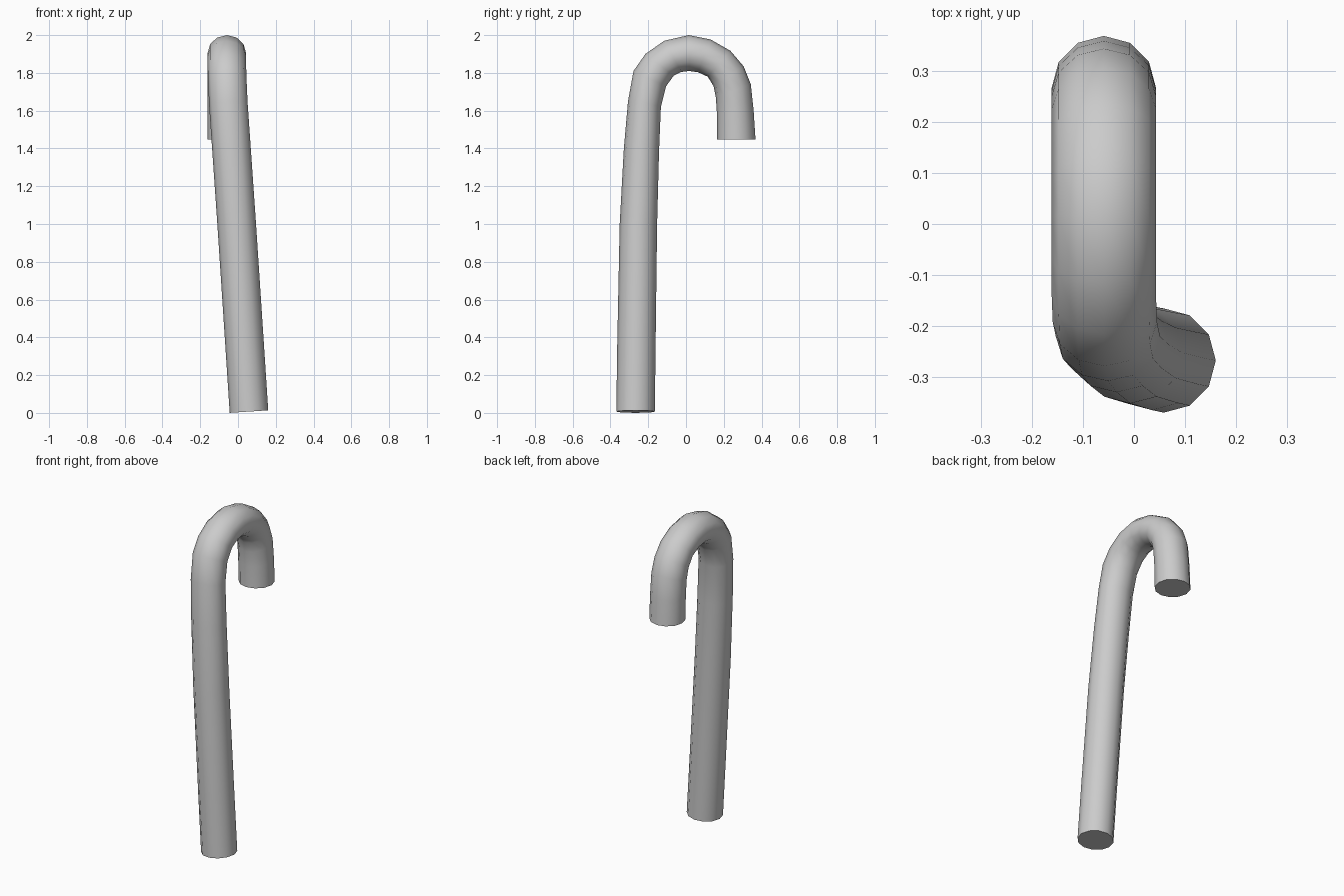
import bpy
import bmesh
import math
from mathutils import Vector

cube = bpy.data.objects.get("Cube")
if cube:
    bpy.data.objects.remove(cube)

SIDES = 12
HALF_WIDTH = 0.102

# Cross-sections along the cane: centre x, sideways tilt, outer (y, z), inner (y, z)
rings = [
    (0.058, 0.065, (-0.369, 0.007), (-0.165, 0.007)),
    (0.035, 0.065, (-0.364, 0.36), (-0.161, 0.36)),
    (-0.007, 0.065, (-0.351, 1.0), (-0.153, 1.0)),
    (-0.034, 0.06, (-0.329, 1.40), (-0.143, 1.38)),
    (-0.051, 0.04, (-0.307, 1.65), (-0.133, 1.62)),
    (-0.057, 0.0, (-0.278, 1.81), (-0.105, 1.73)),
    (-0.059, 0.0, (-0.215, 1.90), (-0.065, 1.785)),
    (-0.059, 0.0, (-0.115, 1.97), (-0.025, 1.805)),
    (-0.059, 0.0, (0.015, 2.0), (0.017, 1.81)),
    (-0.059, 0.0, (0.13, 1.977), (0.065, 1.803)),
    (-0.059, 0.0, (0.235, 1.917), (0.115, 1.78)),
    (-0.059, 0.0, (0.305, 1.835), (0.146, 1.73)),
    (-0.059, 0.0, (0.343, 1.74), (0.158, 1.67)),
    (-0.059, 0.0, (0.358, 1.60), (0.164, 1.58)),
    (-0.059, 0.0, (0.368, 1.447), (0.165, 1.447)),
]

# Tube skinned through the cross-sections
bm = bmesh.new()
loops = []
for x, tilt, outer, inner in rings:
    o, i = Vector((x, *outer)), Vector((x, *inner))
    centre, spoke = (o + i) / 2, (o - i) / 2
    across = Vector((1, 0, tilt)) * HALF_WIDTH
    loop = []
    for k in range(SIDES):
        a = math.tau * k / SIDES
        loop.append(bm.verts.new(centre + across * math.cos(a) + spoke * math.sin(a)))
    loops.append(loop)
for a, b in zip(loops, loops[1:]):
    for k in range(SIDES):
        n = (k + 1) % SIDES
        bm.faces.new((a[k], a[n], b[n], b[k]))

# Flat end caps
bm.faces.new(loops[0])
bm.faces.new(loops[-1])
bmesh.ops.recalc_face_normals(bm, faces=bm.faces)

mesh = bpy.data.meshes.new("hooked_cane")
bm.to_mesh(mesh)
bm.free()
cane = bpy.data.objects.new("hooked_cane", mesh)
bpy.context.collection.objects.link(cane)

# Plain grey finish
grey = bpy.data.materials.new("light_grey")
grey.use_nodes = True
colour = (0.6, 0.6, 0.6, 1)
grey.diffuse_color = colour
grey.node_tree.nodes["Principled BSDF"].inputs["Base Color"].default_value = colour
mesh.materials.append(grey)

# Smooth sides, sharp cap rims
bpy.ops.object.select_all(action="DESELECT")
cane.select_set(True)
bpy.context.view_layer.objects.active = cane
bpy.ops.object.shade_smooth_by_angle(angle=math.radians(60))
